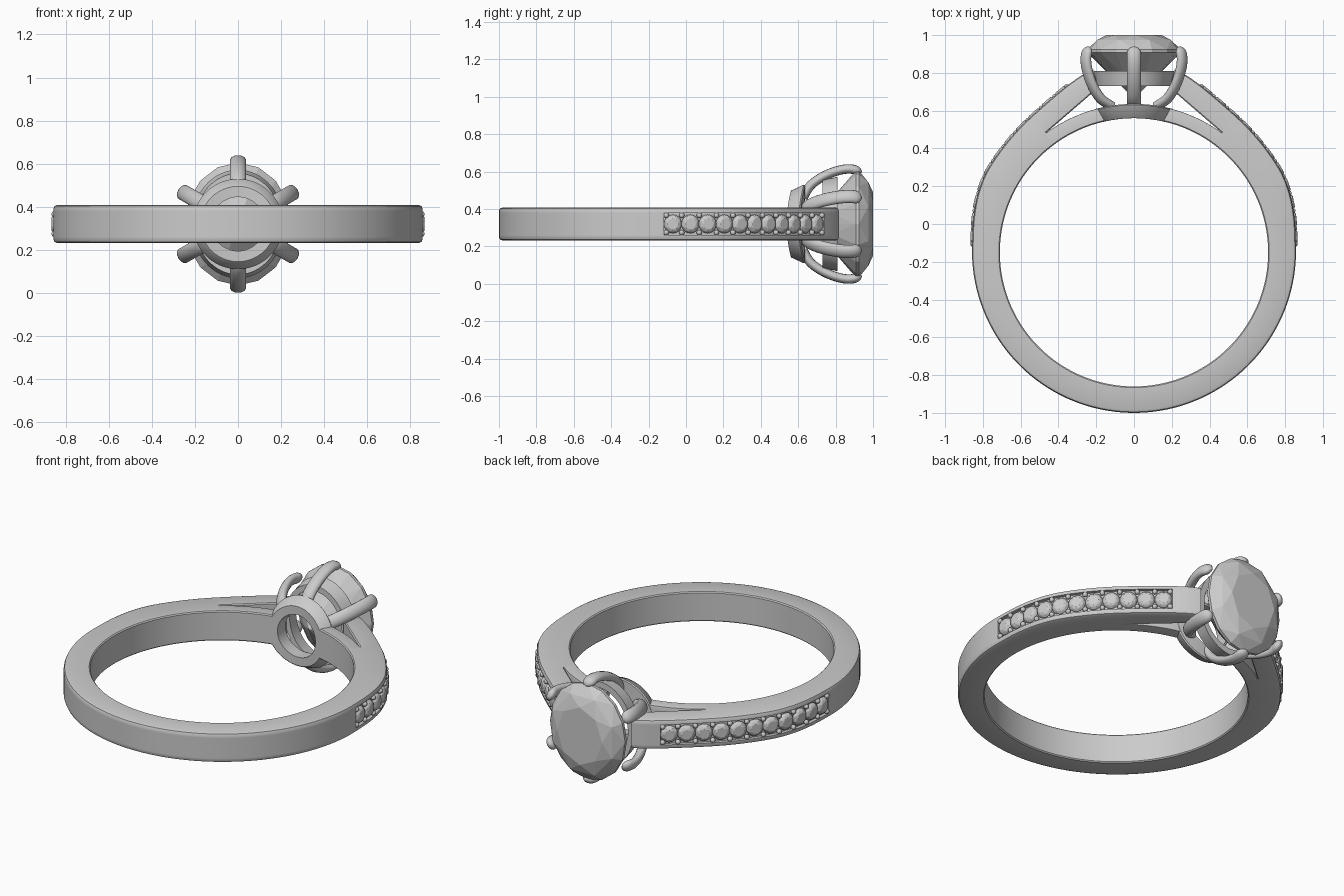
import bpy, bmesh, math
from mathutils import Vector, Matrix

if "Cube" in bpy.data.objects:
    bpy.data.objects.remove(bpy.data.objects["Cube"])

Z = 0.32                      # mid height of ring and head axis
C = Vector((0, -0.15, 0))     # finger hole centre
R_IN, R_RAIL = 0.71, 0.785


def finish(name, bm, smooth=True, mirror=False, angle=35):
    bmesh.ops.remove_doubles(bm, verts=bm.verts, dist=1e-5)
    bmesh.ops.dissolve_degenerate(bm, edges=bm.edges, dist=1e-5)
    bmesh.ops.recalc_face_normals(bm, faces=bm.faces)
    me = bpy.data.meshes.new(name)
    bm.to_mesh(me)
    bm.free()
    ob = bpy.data.objects.new(name, me)
    bpy.context.collection.objects.link(ob)
    if smooth:
        bpy.ops.object.select_all(action='DESELECT')
        ob.select_set(True)
        bpy.context.view_layer.objects.active = ob
        bpy.ops.object.shade_smooth_by_angle(angle=math.radians(angle))
    if mirror:
        m = ob.modifiers.new("mirror", 'MIRROR')
        m.use_axis[0] = True
    return ob


def catmull(pts, n):
    p = [Vector(q) for q in pts]
    p = [2 * p[0] - p[1]] + p + [2 * p[-1] - p[-2]]
    out = []
    for i in range(1, len(p) - 2):
        a, b, c, d = p[i - 1:i + 3]
        for k in range(n):
            t = k / n
            out.append(0.5 * (2 * b + (c - a) * t + (2 * a - 5 * b + 4 * c - d) * t * t
                              + (3 * b - a - 3 * c + d) * t ** 3))
    return out + [p[-2]]


def skin(bm, rings, closed=False, caps=()):
    vs = [[bm.verts.new(p) for p in r] for r in rings]
    n = len(vs[0])
    for i in range(len(vs) if closed else len(vs) - 1):
        a, b = vs[i], vs[(i + 1) % len(vs)]
        for j in range(n):
            bm.faces.new((a[j], a[(j + 1) % n], b[(j + 1) % n], b[j]))
    for i in caps:
        bm.faces.new(vs[i])


def section(i, o, b, depth=0.0, h=0.088, ib=0.006, lip=0.06):
    # bevelled band section from inner point i to outer point o
    n = (o - i).normalized()
    half = [(i, h - ib), (i + n * ib, h), (o - n * b, h), (o - n * b * .3, h - b * .3),
            (o, h - b), (o, lip), (o - n * depth, lip)]
    up = [p + Vector((0, 0, Z + z)) for p, z in half]
    dn = [p + Vector((0, 0, Z - z)) for p, z in half]
    return up + dn[::-1]


# Outer outline of the right half, bottom to shoulder end
outline = [Vector((0.858 * math.cos(a), -0.142 + 0.858 * math.sin(a), 0))
           for a in (math.radians(-90 + 90 * k / 60) for k in range(60))]
outline += catmull([(.858, -.142, 0), (.85, .03, 0), (.82, .18, 0), (.755, .32, 0), (.61, .505, 0),
                    (.40, .695, 0), (.28, .785, 0), (.215, .818, 0)], 14)
outline[0].x = 0
lens = [0.0]
for a, b in zip(outline, outline[1:]):
    lens.append(lens[-1] + (b - a).length)
S = lens[-1]


def at(s):
    s = min(max(s, 0), S)
    i = 0
    while i < len(lens) - 2 and lens[i + 1] < s:
        i += 1
    d = outline[i + 1] - outline[i]
    t = d.normalized()
    return outline[i] + d * ((s - lens[i]) / (lens[i + 1] - lens[i])), Vector((t.y, -t.x, 0)), t


def s_where(test):
    return next(l for l, p in zip(lens, outline) if test(p))


tip_a = math.radians(52.5)
s0 = s_where(lambda p: p.y > -0.125)
s1 = s_where(lambda p: p.y > 0.735)
st = s_where(lambda p: math.atan2(p.y - C.y, p.x) > tip_a)
tip = C + R_RAIL * (outline[lens.index(st)] - C).normalized()
tip_a = math.atan2(tip.y - C.y, tip.x)
arm_end = Vector((.19, .72, 0))

# Shank with pave channels and cathedral shoulders
stations = [S * k / 70 for k in range(71)]
for e in (s0, s1, st):
    stations += [e - 1e-6, e + 1e-6]
rings = []
for s in sorted(stations):
    o = at(s)[0]
    inner = C + R_IN * (o - C).normalized() if s < st else tip.lerp(arm_end, (s - st) / (S - st))
    rings.append(section(inner, o, 0.018, 0.02 if s0 < s < s1 else 0))
bm = bmesh.new()
skin(bm, rings, caps=(-1,))
finish("shank", bm, mirror=True)

# Inner rails under the shoulders
end_a = math.acos(0.145 / R_RAIL)
rings = []
for k in range(13):
    a = tip_a + (end_a - tip_a) * k / 12
    d = Vector((math.cos(a), math.sin(a), 0))
    rings.append(section(C + R_IN * d, C + R_RAIL * d, 0.003))
bm = bmesh.new()
skin(bm, rings, caps=(0, -1))
finish("inner_rail", bm, mirror=True)


def lathe(name, profile, place, n=64):
    bm = bmesh.new()
    skin(bm, [[place(r, h, 2 * math.pi * k / n) for r, h in profile] for k in range(n)], closed=True)
    return finish(name, bm)


# Base ring, its faces following the finger curve
def on_finger(r, rad, a):
    x = r * math.cos(a)
    return Vector((x, C.y + math.sqrt(rad * rad - x * x), Z + r * math.sin(a)))


lathe("base_ring", [(.125, .71), (.175, .71), (.18, .714), (.21, .78), (.205, .786), (.125, .786)], on_finger)

# Oval gallery ring under the stone
lathe("gallery_ring", [(.20, .73), (.235, .73), (.252, .81), (.215, .81)],
      lambda r, h, a: Vector((.86 * r * math.cos(a), h, Z + r * math.sin(a))))

# Six claws
path = catmull([(.14, .625), (.205, .665), (.255, .735), (.286, .815), (.294, .88), (.278, .94)], 6)
bm = bmesh.new()
for c in range(6):
    a = math.radians(30 + 60 * c)
    rad, tan = Vector((math.cos(a), 0, math.sin(a))), Vector((-math.sin(a), 0, math.cos(a)))
    rings, last = [], len(path) - 1
    for k, p in enumerate(path):
        t = (path[min(k + 1, last)] - path[max(k - 1, 0)]).normalized()
        nrm = rad * t.y - Vector((0, 1, 0)) * t.x
        u = max(0, (k - last + 4) / 4)
        sc = max(.12, math.sqrt(1 - u * u))
        mid = rad * p.x + Vector((0, p.y, Z))
        rings.append([mid + sc * (nrm * .025 * math.cos(w) + tan * .038 * math.sin(w))
                      for w in (2 * math.pi * j / 14 for j in range(14))])
    skin(bm, rings, caps=(0, -1))
finish("claws", bm, angle=60)


def gem(bm, mat, crown, girdle, pavilion):
    # unit-radius brilliant, local z is up through the table
    def ring(n, r, z, off=0.0):
        return [Vector((r * math.cos(2 * math.pi * (k + off) / n), r * math.sin(2 * math.pi * (k + off) / n), z))
                for k in range(n)]
    pts = (ring(8, .6, crown) + ring(8, .85, crown * .66, .5) + ring(16, 1, 0) + ring(16, 1, -girdle)
           + ring(8, .5, -girdle - pavilion * .53, .5) + [Vector((0, 0, -girdle - pavilion))])
    vs = [bm.verts.new(mat @ p) for p in pts]
    res = bmesh.ops.convex_hull(bm, input=vs)
    junk = [v for v in set(res["geom_interior"] + res["geom_unused"]) if isinstance(v, bmesh.types.BMVert)]
    bmesh.ops.delete(bm, geom=junk, context='VERTS')


def frame(pos, x, y, z, sx, sy, sz):
    m = Matrix((x * sx, y * sy, z * sz)).transposed().to_4x4()
    m.translation = pos
    return m


# Oval centre stone
UP, Y = Vector((0, 0, 1)), Vector((0, 1, 0))
bm = bmesh.new()
gem(bm, frame(Vector((0, .925, Z)), UP, Vector((1, 0, 0)), Y, .285, .247, .285), .263, .06, .86)
finish("centre_stone", bm, smooth=False)

# Pave stones and their beads along the shoulders
N = 11
step = (s1 - s0) / N
bm, beads = bmesh.new(), bmesh.new()
for k in range(N + 1):
    p, n, t = at(s0 + step * k)
    for sz in (-1, 1):
        off = 0.012 if k == 0 else -0.012 if k == N else 0
        pos = p + t * off - n * .004 + Vector((0, 0, Z + sz * .046))
        bmesh.ops.create_uvsphere(beads, u_segments=10, v_segments=6, radius=.0145,
                                  matrix=Matrix.Translation(pos))
    if k < N:
        p, n, t = at(s0 + step * (k + .5))
        gem(bm, frame(p - n * .01 + UP * Z, t, UP, n, .048, .05, .048), .42, .06, .7)
finish("pave_stones", bm, smooth=False, mirror=True)
finish("pave_beads", beads, mirror=True, angle=60)
